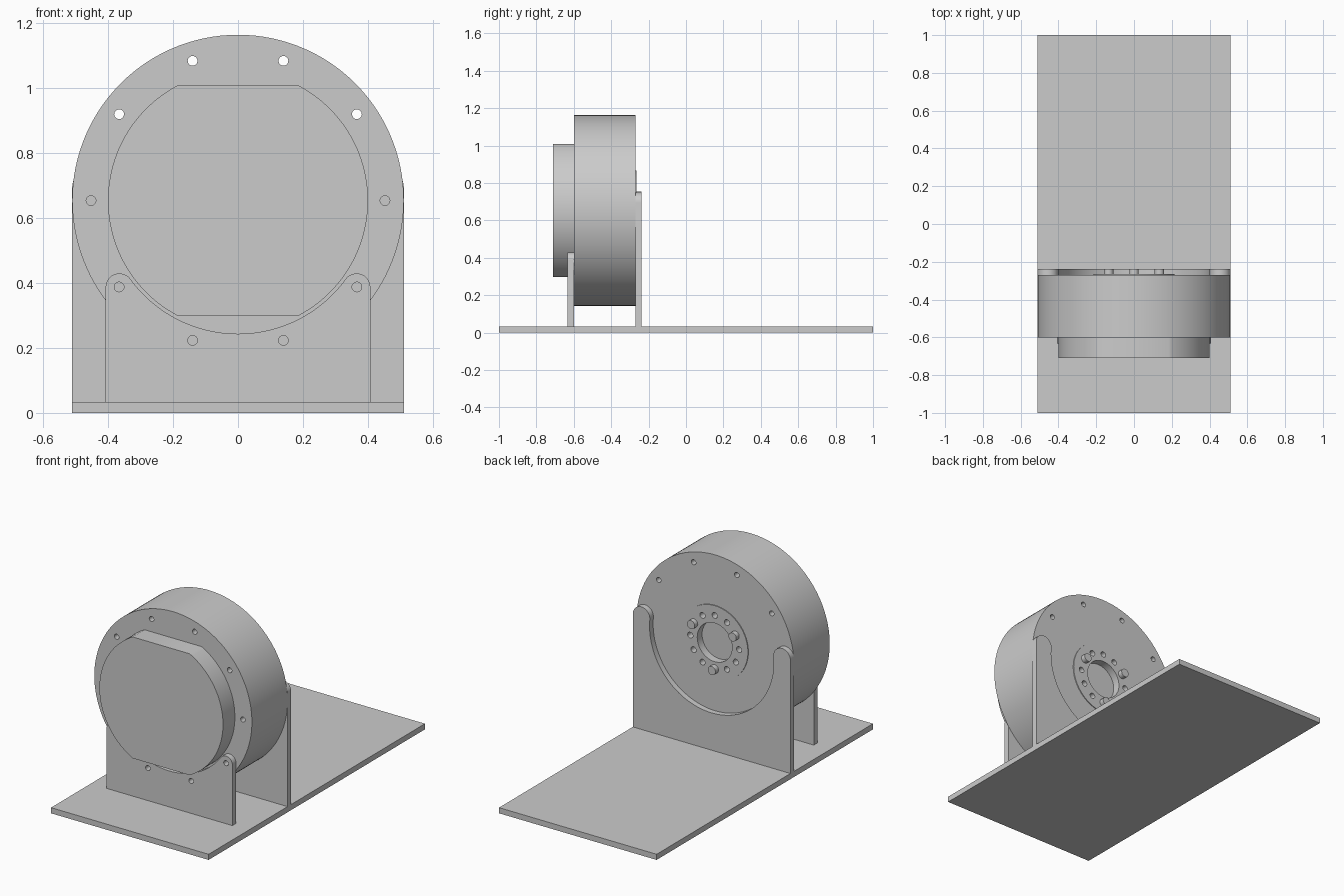
import bpy, bmesh
from math import sin, cos, pi, radians, atan2, hypot

default = bpy.data.objects.get("Cube")
if default:
    bpy.data.objects.remove(default, do_unlink=True)

AXIS_Z = 0.653      # height of the drum axis
BASE_TOP = 0.033

grey = bpy.data.materials.new("light_grey")
grey.use_nodes = True
grey.diffuse_color = (0.6, 0.6, 0.6, 1)
grey.node_tree.nodes["Principled BSDF"].inputs["Base Color"].default_value = (0.6, 0.6, 0.6, 1)


def arc(cx, cz, r, start, end, n):
    """Points on an arc, angles in radians, both ends included."""
    return [(cx + r * cos(start + (end - start) * i / n),
             cz + r * sin(start + (end - start) * i / n)) for i in range(n + 1)]


def circle(cx, cz, r, n=20):
    return arc(cx, cz, r, 0, 2 * pi, n)[:-1]


def ring_of_circles(radius, hole, angles):
    return [circle(radius * cos(radians(a)), AXIS_Z + radius * sin(radians(a)), hole)
            for a in angles]


def extrude(name, loops, y0, y1):
    """Solid with an x-z outline (first loop) and holes, from y0 to y1."""
    curve = bpy.data.curves.new(name, "CURVE")
    curve.dimensions = "2D"
    curve.fill_mode = "BOTH"
    curve.extrude = (y1 - y0) / 2
    for loop in loops:
        spline = curve.splines.new("POLY")
        spline.points.add(len(loop) - 1)
        for point, (x, z) in zip(spline.points, loop):
            point.co = (x, z, 0, 1)
        spline.use_cyclic_u = True
    obj = bpy.data.objects.new(name, curve)
    bpy.context.collection.objects.link(obj)
    obj.rotation_euler.x = pi / 2
    obj.location.y = (y0 + y1) / 2
    bpy.ops.object.select_all(action="DESELECT")
    obj.select_set(True)
    bpy.context.view_layer.objects.active = obj
    bpy.ops.object.convert(target="MESH")
    obj = bpy.context.view_layer.objects.active
    bm = bmesh.new()
    bm.from_mesh(obj.data)
    bmesh.ops.remove_doubles(bm, verts=bm.verts, dist=0.0001)
    bmesh.ops.recalc_face_normals(bm, faces=bm.faces)
    bm.to_mesh(obj.data)
    bm.free()
    obj.data.materials.clear()
    obj.data.materials.append(grey)
    bpy.ops.object.shade_smooth_by_angle(angle=radians(30))
    return obj


def cradle(half_width, ear_z, ear_r):
    """Upright plate with two rounded ears and a round cutout between them."""
    ear_x = half_width - ear_r
    dz = ear_z - AXIS_Z
    phi = atan2(dz, ear_x)
    cut_r = hypot(ear_x, dz) - ear_r
    half = [(half_width, BASE_TOP)]
    half += arc(ear_x, ear_z, ear_r, 0, pi + phi, 20)
    half += arc(0, AXIS_Z, cut_r, phi, -pi / 2, 36)[1:]
    return half + [(-x, z) for x, z in reversed(half[:-1])]


# Base plate
bpy.ops.mesh.primitive_cube_add(size=1, location=(0, 0, BASE_TOP / 2))
base = bpy.context.object
base.name = "base_plate"
base.scale = (1.02, 2, BASE_TOP)
base.data.materials.append(grey)

# Drum with ten bolt holes and a central opening
bolts = range(0, 360, 36)
extrude("drum", [circle(0, AXIS_Z, 0.51, 120), circle(0, AXIS_Z, 0.215, 72)]
        + ring_of_circles(0.452, 0.015, bolts), -0.6, -0.27)
extrude("drum_core", [circle(0, AXIS_Z, 0.215, 72)], -0.6, -0.31)

# Hub ring with small holes, and three pegs between them
pegs = (30, 150, 270)
holes = [a for a in range(0, 360, 30) if a not in pegs]
extrude("hub_ring", [circle(0, AXIS_Z, 0.215, 72), circle(0, AXIS_Z, 0.113, 48)]
        + ring_of_circles(0.158, 0.017, holes), -0.31, -0.265)
for i, outline in enumerate(ring_of_circles(0.155, 0.025, pegs)):
    extrude(f"hub_peg_{i + 1}", [outline], -0.29, -0.237)

# Front cap, a disc with flat top and bottom
flat = atan2(0.355, (0.4 ** 2 - 0.355 ** 2) ** 0.5)
extrude("front_cap", [arc(0, AXIS_Z, 0.4, -flat, flat, 48)
                      + arc(0, AXIS_Z, 0.4, pi - flat, pi + flat, 48)], -0.71, -0.6)

# Front and back cradle plates
extrude("front_cradle", [cradle(0.407, 0.387, 0.042)]
        + ring_of_circles(0.452, 0.015, (216, 252, 288, 324)), -0.633, -0.6)
extrude("back_cradle", [cradle(0.51, 0.695, 0.055)], -0.27, -0.237)
